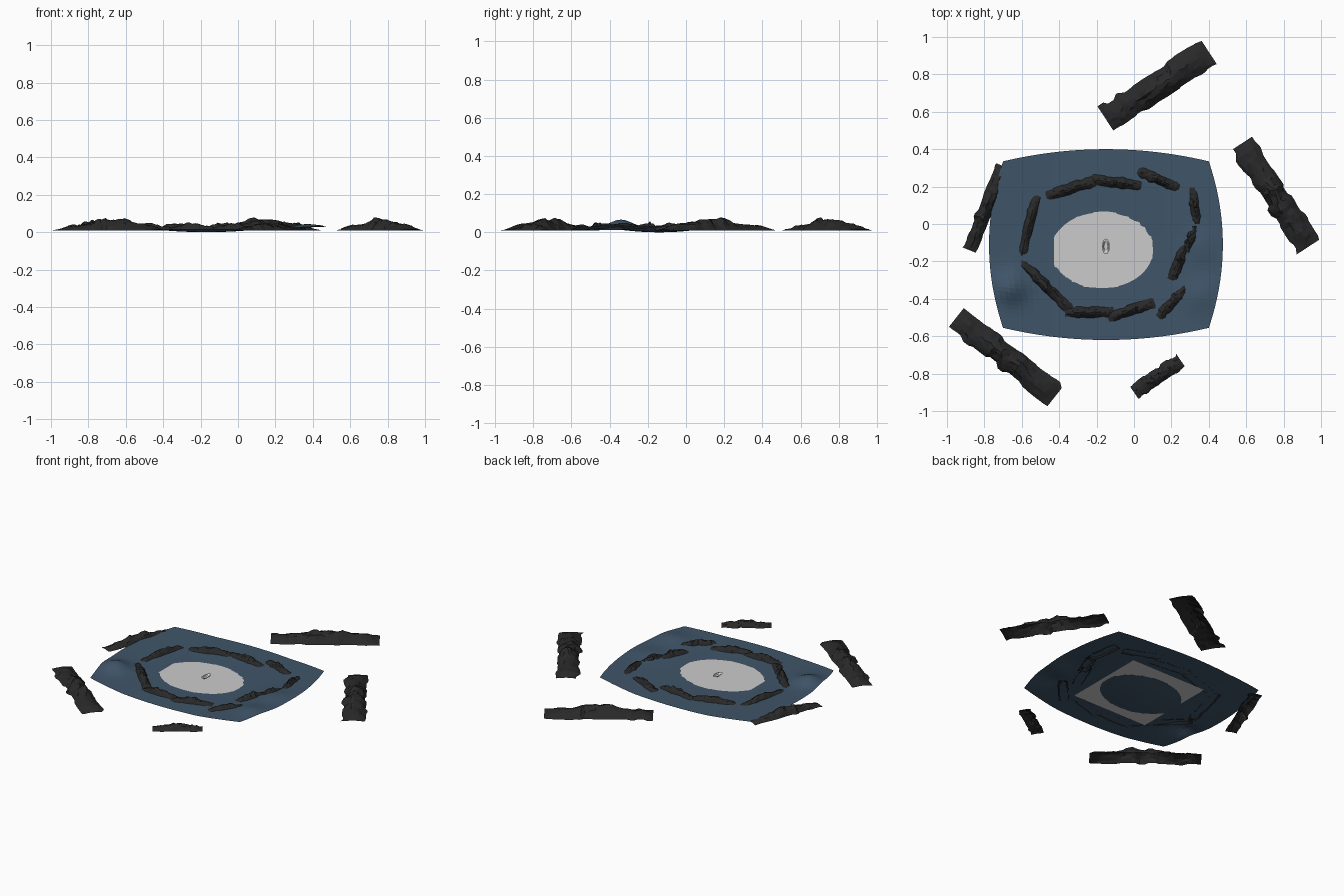
import bpy, math, random
from mathutils import Vector

if "Cube" in bpy.data.objects:
    bpy.data.objects.remove(bpy.data.objects["Cube"])


def material(name, rgb):
    m = bpy.data.materials.new(name)
    m.diffuse_color = (*rgb, 1)
    m.use_nodes = True
    m.node_tree.nodes["Principled BSDF"].inputs["Base Color"].default_value = m.diffuse_color
    return m


ROCK = material("dark_rock", (0.022, 0.022, 0.022))
BLUE = material("slate_blue", (0.05, 0.09, 0.14))


def add_mesh(name, verts, faces, mat=None):
    me = bpy.data.meshes.new(name)
    me.from_pydata(verts, [], faces)
    me.update()
    ob = bpy.data.objects.new(name, me)
    bpy.context.collection.objects.link(ob)
    if mat:
        me.materials.append(mat)
    return ob


def grid_faces(rows, cols):
    return [(i * cols + j, (i + 1) * cols + j, (i + 1) * cols + j + 1, i * cols + j + 1)
            for i in range(rows - 1) for j in range(cols - 1)]


def bump(x, y, cx, cy, r, h):
    return h * math.exp(-((x - cx) ** 2 + (y - cy) ** 2) / r ** 2)


# Lake bed: bulging square sheet, shallow bowl in the middle
def bed_height(x, y, u):
    r = math.hypot((x + 0.17) / 0.255, (y + 0.14) / 0.19)
    z = 0.012 * min(r, 1) ** 2 + 0.003 * max(0, min(r - 1, 1))
    z += 0.014 * max(0, abs(u) - 0.5) * 2
    if r > 1:
        z += bump(x, y, -0.66, -0.34, 0.08, 0.042)
        z += bump(x, y, 0.36, -0.38, 0.09, 0.018)
        z += bump(x, y, 0.36, -0.12, 0.09, 0.012)
    return z


N = 41
verts = []
for i in range(N):
    u = -1 + 2 * i / (N - 1)
    for j in range(N):
        v = -1 + 2 * j / (N - 1)
        x = -0.15 + u * (0.55 + 0.075 * (1 - v * v))
        y = -0.11 + v * (0.445 + 0.065 * (1 - u * u))
        verts.append((x, y, bed_height(x, y, u)))
add_mesh("lake_bed", verts, grid_faces(N, N), BLUE)

# Water surface: flat square cutting through the bowl
cx, cy, s, z = -0.15, -0.13, 0.278, 0.0122
add_mesh("water", [(cx - s, cy - s, z), (cx + s, cy - s, z),
                   (cx + s, cy + s, z), (cx - s, cy + s, z)], [(0, 1, 2, 3)])

# Small boat: oval hull with raised rim
rings = [(0.010, 0.024, 0.013), (0.021, 0.042, 0.022), (0.015, 0.034, 0.022), (0.010, 0.022, 0.016)]
SEG = 12
verts = [(-0.15 + a * math.cos(k * math.tau / SEG), -0.12 + b * math.sin(k * math.tau / SEG), h)
         for a, b, h in rings for k in range(SEG)]
faces = [(r * SEG + k, r * SEG + (k + 1) % SEG, (r + 1) * SEG + (k + 1) % SEG, (r + 1) * SEG + k)
         for r in range(3) for k in range(SEG)]
faces.append(tuple(range(3 * SEG, 4 * SEG)))
add_mesh("boat", verts, faces)

# Rocky ridges: jagged open strips along a line, highest near the middle
PROFILE = [0.08, 0.38, 0.45, 0.5, 0.75, 1.0, 0.85, 0.9, 0.6, 0.55, 0.38, 0.08]


def ridge(name, p, q, width, height, base, seed, rows=25, cols=9):
    rnd = random.Random(seed)
    p, q = Vector(p), Vector(q)
    d = q - p
    n = Vector((-d.y, d.x)).normalized()
    step = d.length / (rows - 1)
    verts = []
    shift, wide = 0, 1
    for i in range(rows):
        t = i / (rows - 1)
        f = t * (len(PROFILE) - 1)
        k = min(int(f), len(PROFILE) - 2)
        h = PROFILE[k] + (PROFILE[k + 1] - PROFILE[k]) * (f - k)
        h *= rnd.uniform(0.85, 1.05)
        if i % 2 == 0:
            shift, wide = rnd.uniform(-0.1, 0.1), rnd.uniform(0.82, 1.05)
        for j in range(cols):
            c = -1 + 2 * j / (cols - 1)
            inner = 0 < j < cols - 1
            a = (c * wide + shift) * width / 2 + (rnd.uniform(-0.05, 0.05) * width if inner else 0)
            along = rnd.uniform(-0.35, 0.35) * step if 0 < i < rows - 1 else 0
            pos = p + d * t + d.normalized() * along + n * a
            zz = base + height * h * (1 - abs(c) ** 1.8) * (rnd.uniform(0.85, 1.08) if inner else 1)
            verts.append((pos.x, pos.y, zz))
    add_mesh(name, verts, [f[::-1] for f in grid_faces(rows, cols)][::-1], ROCK).data.flip_normals()


# Outer ridges
outer = [((-0.15, 0.56), (0.40, 0.92), 0.155, 0.073),
         ((0.575, 0.43), (0.935, -0.12), 0.145, 0.073),
         ((-0.95, -0.50), (-0.42, -0.92), 0.14, 0.07),
         ((0.0, -0.90), (0.25, -0.73), 0.085, 0.042),
         ((-0.70, 0.31), (-0.88, -0.14), 0.085, 0.055)]
for i, (p, q, w, h) in enumerate(outer):
    ridge(f"outer_ridge_{i + 1}", p, q, w, h, 0.01, i + 1)

# Inner ring of low ridges round the water
inner = [((-0.47, 0.15), (-0.20, 0.235)), ((-0.23, 0.24), (0.04, 0.205)),
         ((0.02, 0.285), (0.25, 0.19)), ((0.31, 0.21), (0.34, -0.02)),
         ((0.335, 0.0), (0.275, -0.16)), ((0.28, -0.10), (0.20, -0.30)),
         ((0.295, -0.32), (0.13, -0.50)),
         ((0.11, -0.42), (-0.14, -0.50)), ((-0.11, -0.47), (-0.37, -0.475)),
         ((-0.34, -0.46), (-0.62, -0.19)), ((-0.605, -0.18), (-0.52, 0.16))]
for i, (p, q) in enumerate(inner):
    ridge(f"inner_ridge_{i + 1}", p, q, 0.062, 0.042, 0.013, 20 + i, rows=21, cols=7)
